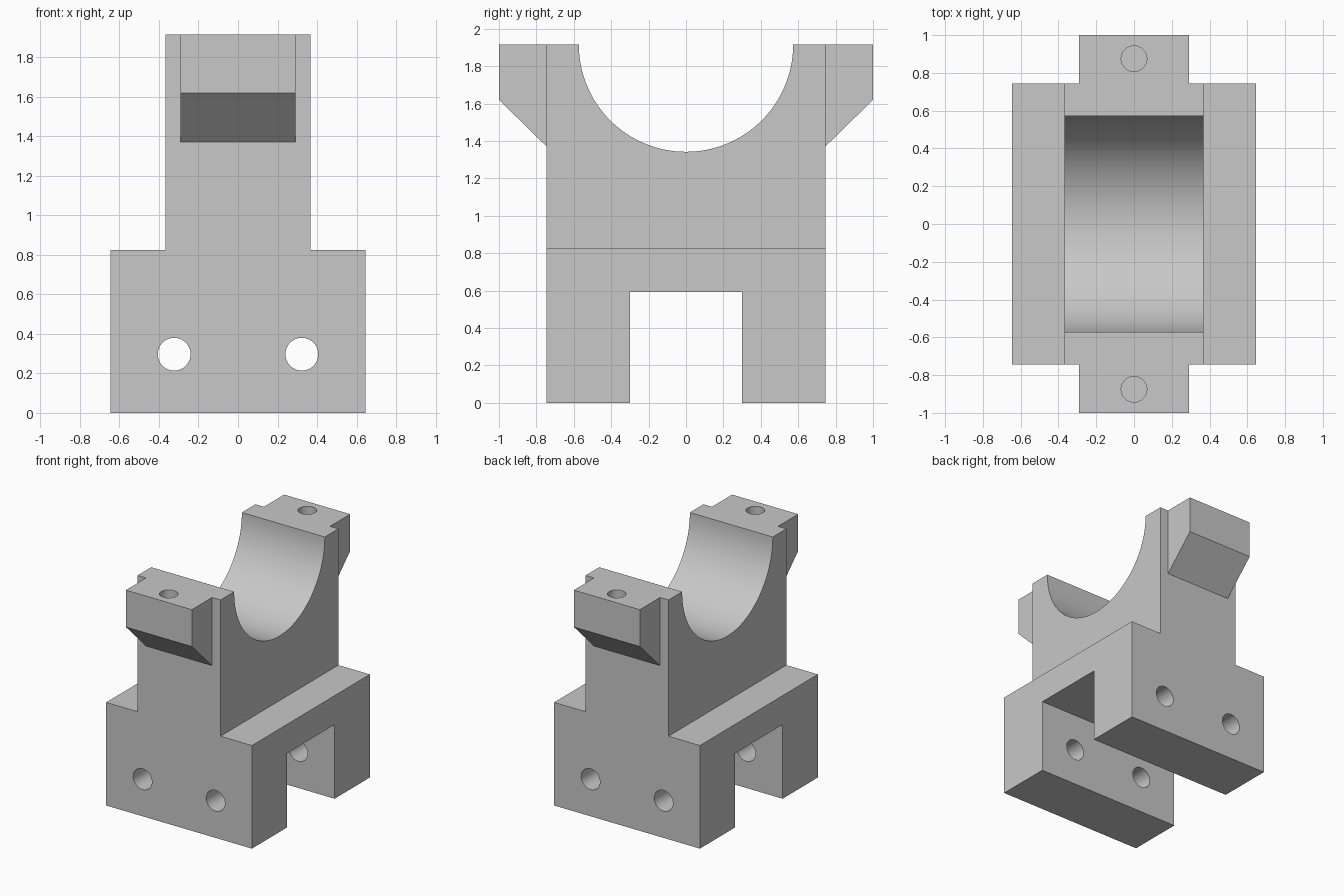
import bpy, bmesh, math
from mathutils import Matrix, Vector

cube = bpy.data.objects.get("Cube")
if cube:
    bpy.data.objects.remove(cube, do_unlink=True)

TOP = 1.915        # overall height
HALF_Y = 0.745     # half depth of the body
BASE_X, NECK_X, LUG_X = 0.645, 0.367, 0.292
SHOULDER = 0.825

# Material
grey = bpy.data.materials.new("plain grey")
grey.use_nodes = True
colour = (0.58, 0.58, 0.58, 1)
grey.diffuse_color = colour
grey.node_tree.nodes["Principled BSDF"].inputs["Base Color"].default_value = colour


def finish(bm, name):
    bmesh.ops.recalc_face_normals(bm, faces=bm.faces)
    mesh = bpy.data.meshes.new(name)
    bm.to_mesh(mesh)
    bm.free()
    mesh.materials.append(grey)
    obj = bpy.data.objects.new(name, mesh)
    bpy.context.collection.objects.link(obj)
    return obj


def prism(name, points, direction):
    """Extrude a closed profile, centred on the origin along direction."""
    bm = bmesh.new()
    d = Vector(direction)
    face = bm.faces.new([bm.verts.new(Vector(p) - d / 2) for p in points])
    ext = bmesh.ops.extrude_face_region(bm, geom=[face])
    moved = [g for g in ext["geom"] if isinstance(g, bmesh.types.BMVert)]
    bmesh.ops.translate(bm, verts=moved, vec=d)
    return finish(bm, name)


def cylinder(name, radius, length, centre, axis, sides=48):
    bm = bmesh.new()
    turn = {"X": Matrix.Rotation(math.pi / 2, 4, "Y"),
            "Y": Matrix.Rotation(math.pi / 2, 4, "X"),
            "Z": Matrix.Identity(4)}[axis]
    bmesh.ops.create_cone(bm, cap_ends=True, segments=sides, radius1=radius,
                          radius2=radius, depth=length,
                          matrix=Matrix.Translation(centre) @ turn)
    return finish(bm, name)


def combine(target, tool, operation):
    tool.hide_render = True
    mod = target.modifiers.new(tool.name, "BOOLEAN")
    mod.operation = operation
    mod.solver = "EXACT"
    mod.object = tool
    bpy.context.view_layer.objects.active = target
    bpy.ops.object.modifier_apply(modifier=mod.name)
    bpy.data.objects.remove(tool, do_unlink=True)


# Body: wide base with a narrower neck
half = [(BASE_X, 0), (BASE_X, SHOULDER), (NECK_X, SHOULDER), (NECK_X, TOP)]
outline = half + [(-x, z) for x, z in reversed(half)]
body = prism("saddle_bracket", [(x, 0, z) for x, z in outline], (0, 2 * HALF_Y, 0))

# Front and back lugs with chamfered undersides
lug = [(0.65, TOP), (1, TOP), (1, 1.62), (HALF_Y, 1.37), (0.65, 1.37)]
for name, s in (("front_lug", -1), ("back_lug", 1)):
    combine(body, prism(name, [(0, s * y, z) for y, z in lug], (2 * LUG_X, 0, 0)), "UNION")

# Round saddle across the top
combine(body, cylinder("saddle_cut", 0.573, 2, (0, 0, TOP), "X", 128), "DIFFERENCE")

# Slot through the underside
slot = [(-0.3, -0.2), (0.3, -0.2), (0.3, 0.593), (-0.3, 0.593)]
combine(body, prism("slot_cut", [(0, y, z) for y, z in slot], (2, 0, 0)), "DIFFERENCE")

# Bolt holes through both legs, blind screw holes in the lugs
for s in (-1, 1):
    combine(body, cylinder("bolt_hole", 0.083, 3, (s * 0.323, 0, 0.297), "Y"), "DIFFERENCE")
    combine(body, cylinder("screw_hole", 0.068, 0.5, (0, s * 0.875, TOP), "Z"), "DIFFERENCE")

# Smooth round walls, crisp edges
bpy.ops.object.select_all(action="DESELECT")
body.select_set(True)
bpy.context.view_layer.objects.active = body
bpy.ops.object.shade_smooth_by_angle(angle=math.radians(30))
